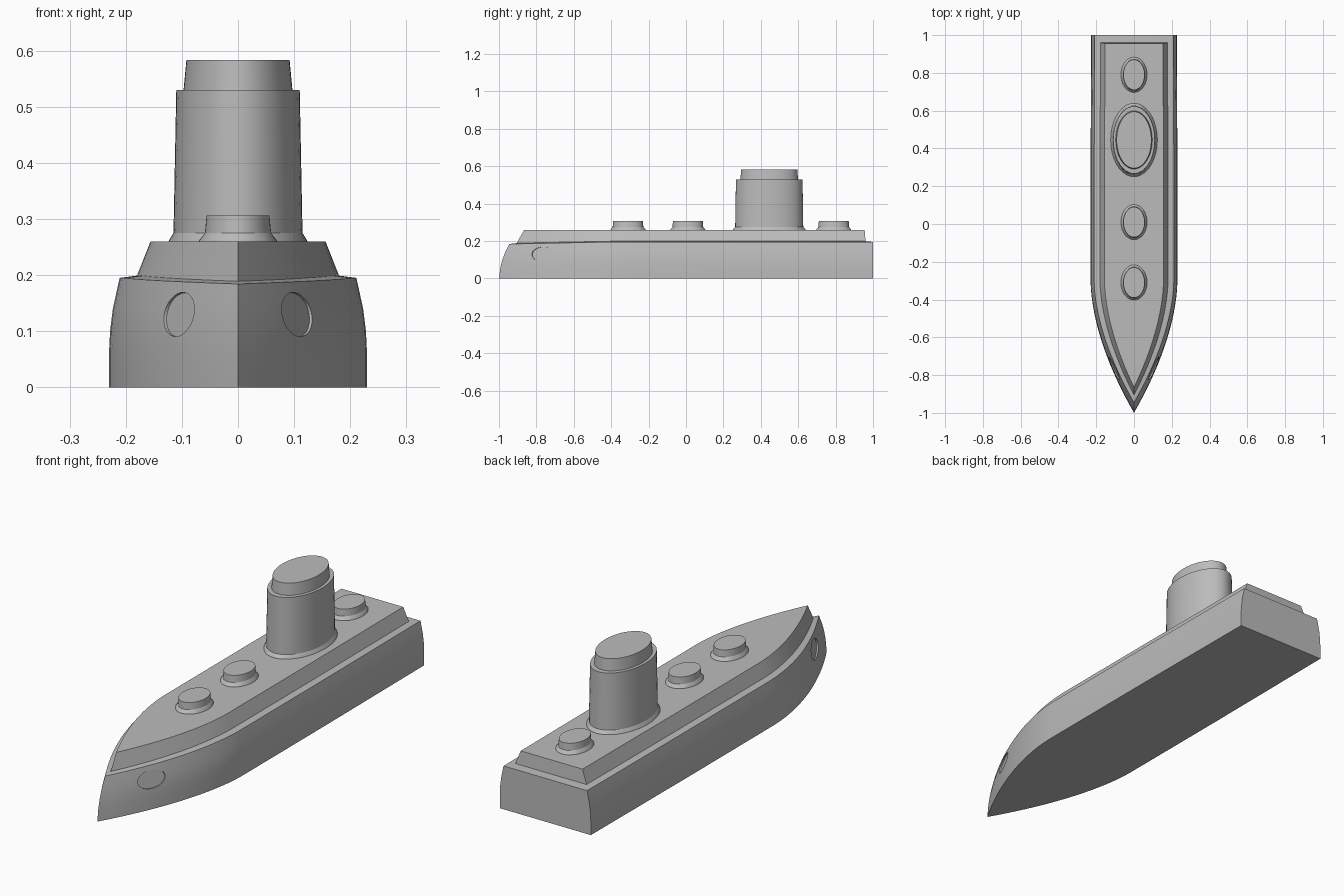
import bpy
import bmesh
import math
from mathutils import Matrix, Vector

cube = bpy.data.objects.get("Cube")
if cube:
    bpy.data.objects.remove(cube)

grey = bpy.data.materials.new("plain grey")
grey.use_nodes = True
grey.diffuse_color = (0.5, 0.5, 0.5, 1)
grey.node_tree.nodes["Principled BSDF"].inputs["Base Color"].default_value = (0.5, 0.5, 0.5, 1)

SHOULDER = -0.3   # where the straight sides start to curve into the bow
BOW_STEPS = 16


def ring(half_width, tip, stern, z, dip=0.0):
    """Boat-shaped outline: pointed bow, straight sides, square stern."""
    side = []
    for i in range(1, BOW_STEPS + 1):
        t = 1 - i / BOW_STEPS
        y = SHOULDER + (tip - SHOULDER) * t
        side.append((half_width * (1 - t ** 1.75), y))
    side += [(half_width, 0.3), (half_width * 0.985, stern)]
    outline = [(0, tip)] + side + [(-x, y) for x, y in reversed(side)]
    return [Vector((x, y, z - dip * max(0, -0.4 - y) * 2)) for x, y in outline]


def ellipse(rx, ry, y, z, count=48):
    angles = [math.tau * i / count for i in range(count)]
    return [Vector((rx * math.cos(a), y + ry * math.sin(a), z)) for a in angles]


def loft(name, rings):
    """Join a stack of matching outlines and close both ends."""
    bm = bmesh.new()
    rows = [[bm.verts.new(p) for p in r] for r in rings]
    n = len(rows[0])
    for low, high in zip(rows, rows[1:]):
        for i in range(n):
            j = (i + 1) % n
            bm.faces.new((low[i], low[j], high[j], high[i]))
    bm.faces.new(rows[0][::-1])
    bm.faces.new(rows[-1])
    bmesh.ops.recalc_face_normals(bm, faces=bm.faces)
    mesh = bpy.data.meshes.new(name)
    bm.to_mesh(mesh)
    bm.free()
    mesh.materials.append(grey)
    obj = bpy.data.objects.new(name, mesh)
    bpy.context.collection.objects.link(obj)
    return obj


def activate(obj):
    bpy.ops.object.select_all(action="DESELECT")
    obj.select_set(True)
    bpy.context.view_layer.objects.active = obj


def smooth(obj):
    activate(obj)
    bpy.ops.object.shade_smooth_by_angle(angle=math.radians(30))


# Hull with rounded-in sides, raked bow and a narrow deck ledge
deck_edge = ring(0.18, -0.905, 0.96, 0.199, 0.01)
hull = loft("hull", [
    ring(0.23, -1.0, 1, 0),
    ring(0.23, -0.992, 1, 0.06),
    ring(0.228, -0.982, 1, 0.1),
    ring(0.223, -0.967, 1, 0.14),
    ring(0.211, -0.945, 1, 0.195, 0.01),
    deck_edge,
])

# Shallow oval recesses on both sides of the bow
bpy.context.view_layer.update()
recesses = []
for side in (1, -1):
    hit, spot, normal, face = hull.ray_cast(Vector((side, -0.765, 0.13)), Vector((-side, 0, 0)))
    recesses.append((spot, normal))
for spot, normal in recesses:
    bm = bmesh.new()
    place = (Matrix.Translation(spot + normal * 0.043)
             @ normal.to_track_quat("Z", "Y").to_matrix().to_4x4()
             @ Matrix.Diagonal((0.065, 0.04, 1, 1)))
    bmesh.ops.create_cone(bm, cap_ends=True, segments=32, radius1=1, radius2=1,
                          depth=0.1, matrix=place)
    mesh = bpy.data.meshes.new("recess_cutter")
    bm.to_mesh(mesh)
    bm.free()
    mesh.materials.append(grey)
    cutter = bpy.data.objects.new("recess_cutter", mesh)
    cutter.hide_render = True
    bpy.context.collection.objects.link(cutter)
    cut = hull.modifiers.new("recess", "BOOLEAN")
    cut.operation = "DIFFERENCE"
    cut.solver = "EXACT"
    cut.object = cutter
    activate(hull)
    bpy.ops.object.modifier_apply(modifier=cut.name)
    bpy.data.objects.remove(cutter)
smooth(hull)

# Raised deckhouse with sloping sides
smooth(loft("deckhouse", [deck_edge, ring(0.156, -0.865, 0.955, 0.26)]))

# Funnel: flared foot, tall tapered stack and stepped cap
FUNNEL_Y = 0.445
smooth(loft("funnel", [
    ellipse(rx, ry, FUNNEL_Y, z) for rx, ry, z in (
        (0.125, 0.195, 0.255), (0.123, 0.194, 0.262), (0.115, 0.182, 0.275),
        (0.11, 0.178, 0.53), (0.097, 0.154, 0.53), (0.092, 0.15, 0.583))
]))

# Low round deck hatches with flared feet
for name, y in (("front_hatch", -0.31), ("middle_hatch", 0.01), ("rear_hatch", 0.79)):
    smooth(loft(name, [
        ellipse(rx, ry, y, z) for rx, ry, z in (
            (0.07, 0.094, 0.255), (0.069, 0.093, 0.262),
            (0.059, 0.082, 0.275), (0.056, 0.08, 0.306))
    ]))
